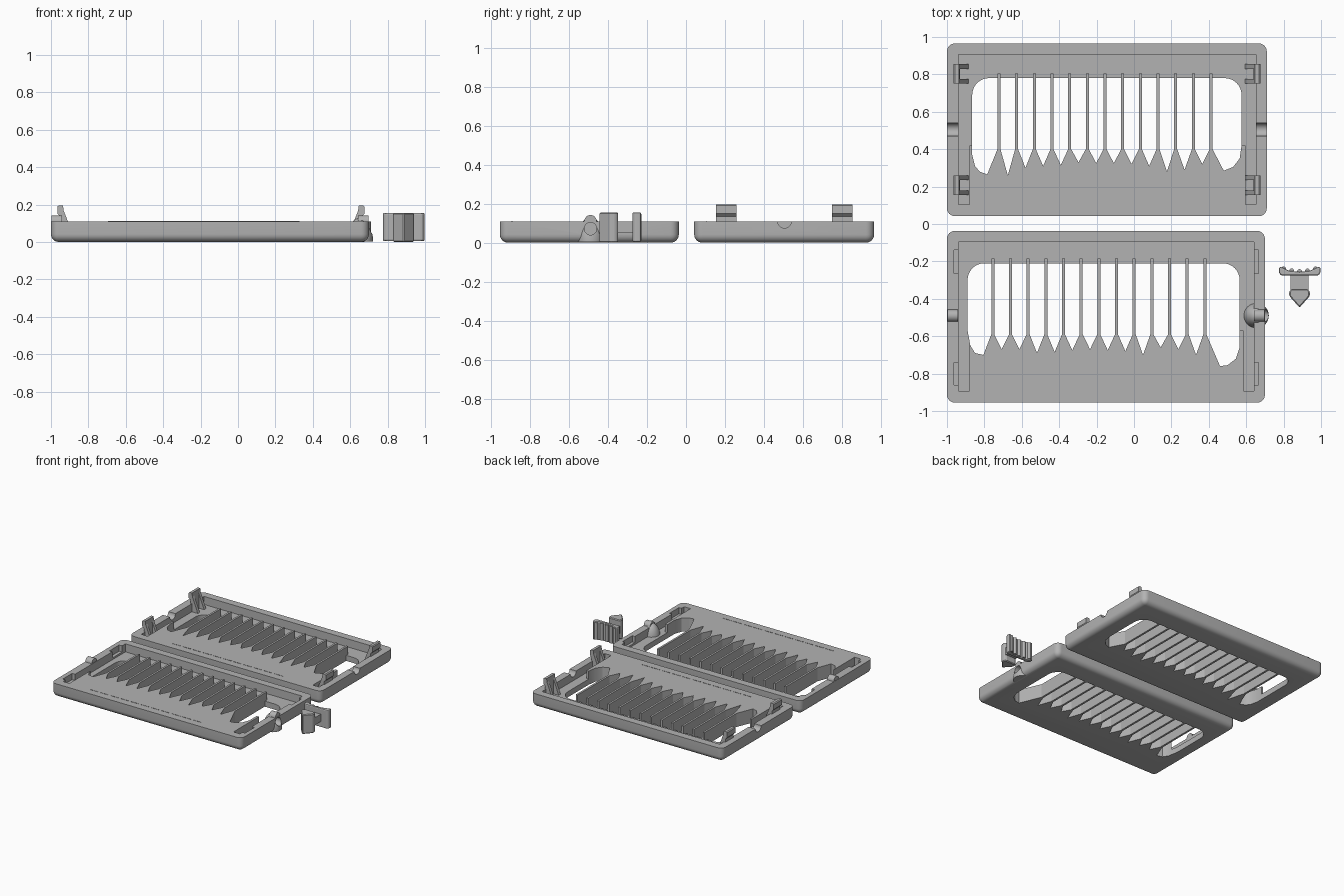
import bpy, bmesh, math
from mathutils import Vector, Matrix

if "Cube" in bpy.data.objects:
    bpy.data.objects.remove(bpy.data.objects["Cube"], do_unlink=True)

grey = bpy.data.materials.new("plain grey")
grey.use_nodes = True
grey.diffuse_color = (0.45, 0.45, 0.45, 1)
grey.node_tree.nodes["Principled BSDF"].inputs["Base Color"].default_value = (0.45, 0.45, 0.45, 1)

RIM, FLOOR = 0.11, 0.045
PITCH = 0.0945


def finish(name, bm):
    bmesh.ops.recalc_face_normals(bm, faces=bm.faces[:])
    mesh = bpy.data.meshes.new(name)
    bm.to_mesh(mesh)
    bm.free()
    mesh.materials.append(grey)
    ob = bpy.data.objects.new(name, mesh)
    bpy.context.scene.collection.objects.link(ob)
    return ob


def prism(name, pts, lo, hi, axis="z"):
    """Extrude an outline along z, or an xz outline along y."""
    place = (lambda a, b, c: (a, b, c)) if axis == "z" else (lambda a, b, c: (a, c, b))
    bm = bmesh.new()
    face = bm.faces.new([bm.verts.new(place(a, b, lo)) for a, b in pts])
    ext = bmesh.ops.extrude_face_region(bm, geom=[face])
    shift = Vector(place(0, 0, hi - lo))
    for v in ext["geom"]:
        if isinstance(v, bmesh.types.BMVert):
            v.co += shift
    return finish(name, bm)


def box(name, x0, x1, y0, y1, z0, z1):
    return prism(name, [(x0, y0), (x1, y0), (x1, y1), (x0, y1)], z0, z1)


def rod(name, x0, x1, y, z, r):
    bm = bmesh.new()
    bmesh.ops.create_cone(bm, cap_ends=True, segments=32, radius1=r, radius2=r, depth=x1 - x0,
                          matrix=Matrix.Translation(((x0 + x1) / 2, y, z)) @ Matrix.Rotation(math.pi / 2, 4, "Y"))
    return finish(name, bm)


def active(ob):
    bpy.ops.object.select_all(action="DESELECT")
    ob.select_set(True)
    bpy.context.view_layer.objects.active = ob


def boolean(ob, other, op="DIFFERENCE"):
    mod = ob.modifiers.new("cut", "BOOLEAN")
    mod.operation, mod.solver, mod.object = op, "EXACT", other
    active(ob)
    bpy.ops.object.modifier_apply(modifier=mod.name)
    bpy.data.objects.remove(other, do_unlink=True)


def smooth(ob):
    active(ob)
    bpy.ops.object.shade_smooth_by_angle(angle=math.radians(30))


def arc(cx, cy, r, a0, a1, n=8):
    return [(cx + r * math.cos(math.radians(a0 + (a1 - a0) * i / n)),
             cy + r * math.sin(math.radians(a0 + (a1 - a0) * i / n))) for i in range(n + 1)]


def shell(name, x0, x1, y0, y1):
    """Solid block with rounded corners and lower edges."""
    ob = box(name, x0, x1, y0, y1, 0, RIM)
    bm = bmesh.new()
    bm.from_mesh(ob.data)
    edges = [e for e in bm.edges if min(v.co.z for v in e.verts) < 0.01]
    bmesh.ops.bevel(bm, geom=edges, offset=0.042, segments=6, profile=0.5, affect="EDGES")
    bm.to_mesh(ob.data)
    bm.free()
    return ob


def tray(name, x1, y0, y1, fin0, fin_y, tips, left_end, right_end, wx, top):
    ob = shell(name, -1, x1, y0, y1)
    # recessed floor around the raised toothed block
    a, b, lo, hi = -0.937, x1 - 0.058, y0 + 0.062, y1 - 0.06
    pa, pb, edge = -0.88, x1 - 0.115, fin_y + 0.02
    boolean(ob, prism("cavity_cutter", [(a, lo), (pa, lo), (pa, edge), (pb, edge),
                                        (pb, lo), (b, lo), (b, hi), (a, hi)], FLOOR, 0.2))
    # window with a row of pointed slot ends
    fins = [fin0 + PITCH * i for i in range(13)]
    outline = list(left_end)
    for i, x in enumerate(fins):
        outline += [(x - 0.008, fin_y), (x + 0.008, fin_y)]
        if i < 12:
            outline.append((x + PITCH / 2, tips[i]))
    r = 0.09
    outline += right_end + arc(wx[1] - r, top - r, r, 0, 90) + arc(wx[0] + r, top - r, r, 90, 180)
    boolean(ob, prism("window_cutter", outline, -0.1, 0.2))
    # dividing fins and the broken line on the block
    for i, x in enumerate(fins):
        box(f"{name}_fin_{i + 1}", x - 0.008, x + 0.008, fin_y - 0.01, top + 0.025, 0.001, RIM)
    for i in range(11):
        x = fin0 + 0.06 + 0.0915 * i
        box(f"{name}_mark_{i + 1}", x, x + 0.075, lo - 0.002, lo + 0.002, RIM - 0.005, RIM + 0.002)
    return ob


# back tray
back = tray("back_tray", 0.71, 0.042, 0.965, -0.722, 0.40,
            [0.26, 0.30, 0.31, 0.315, 0.33, 0.325, 0.325, 0.32, 0.31, 0.28, 0.29, 0.32],
            [(-0.865, 0.37), (-0.85, 0.31), (-0.825, 0.28), (-0.785, 0.265)],
            [(0.48, 0.285), (0.53, 0.305), (0.565, 0.35), (0.575, 0.42)], (-0.865, 0.575), 0.78)
for x0, x1 in ((-1.1, -0.9), (0.62, 0.8)):
    boolean(back, rod("notch_cutter", x0, x1, 0.505, RIM, 0.035))
smooth(back)

# snap clips: an upright plate with two sloping ribs
plate = [(-0.95, 0.03), (-0.95, 0.135), (-0.965, 0.15), (-0.965, 0.19), (-0.958, 0.196),
         (-0.936, 0.196), (-0.93, 0.15), (-0.93, 0.03)]
rib = [(-0.935, 0.175), (-0.935, 0.03), (-0.884, 0.03), (-0.884, 0.045)]
for side in ("right", "left"):
    flip = (lambda p: [(-0.29 - x, z) for x, z in p]) if side == "left" else (lambda p: p)
    for place, y in (("front", 0.155), ("back", 0.75)):
        tag = f"{side}_{place}_clip"
        prism(tag + "_plate", flip(plate), y, y + 0.105, "y")
        for n, dy in ((1, 0), (2, 0.08)):
            prism(f"{tag}_rib_{n}", flip(rib), y + dy, y + dy + 0.025, "y")

# front tray
front = tray("front_tray", 0.70, -0.955, -0.037, -0.755, -0.59,
             [-0.67, -0.67, -0.69, -0.685, -0.675, -0.67, -0.675, -0.68, -0.70, -0.66, -0.67, -0.70],
             [(-0.89, -0.57), (-0.875, -0.65), (-0.85, -0.69), (-0.805, -0.70)],
             [(0.46, -0.76), (0.50, -0.755), (0.545, -0.72), (0.565, -0.66)], (-0.89, 0.565), -0.21)
# pockets that receive the clips
for x0, x1 in ((-0.963, -0.93), (0.63, 0.665)):
    for y0, y1 in ((-0.86, -0.74), (-0.265, -0.14)):
        boolean(front, box("pocket_cutter", x0, x1, y0, y1, 0.06, 0.2))

# domed boss and end pegs, with a round hole in the left end
bm = bmesh.new()
bmesh.ops.create_uvsphere(bm, u_segments=32, v_segments=17, radius=1,
                          matrix=Matrix.Translation((0.653, -0.49, 0.015)) @ Matrix.Diagonal((0.068, 0.068, 0.115, 1)))
cut = bmesh.ops.bisect_plane(bm, geom=bm.verts[:] + bm.edges[:] + bm.faces[:], plane_co=(0, 0, 0.003),
                             plane_no=(0, 0, 1), clear_inner=True)
bmesh.ops.holes_fill(bm, edges=[e for e in bm.edges if e.is_boundary])
boolean(front, finish("boss", bm), "UNION")
for x0, x1 in ((-0.998, -0.94), (0.642, 0.698)):
    boolean(front, rod("peg", x0, x1, -0.49, RIM, 0.032), "UNION")
boolean(front, rod("hole_cutter", 0.625, 0.8, -0.49, 0.072, 0.032))
smooth(front)

# separate latch: ridged thumb plate, stem and arrow head
thumb = prism("latch_plate", [(0.775, -0.262), (0.787, -0.275), (0.985, -0.275), (0.997, -0.262),
                              (0.997, -0.23), (0.985, -0.23), (0.94, -0.25), (0.885, -0.256),
                              (0.83, -0.25), (0.787, -0.23), (0.775, -0.23)], 0.004, 0.156)
bevel = thumb.modifiers.new("bevel", "BEVEL")
bevel.width, bevel.segments = 0.008, 2
for i in range(5):
    x = 0.80 + 0.0425 * i
    y = -0.254 + 1.9 * (x - 0.885) ** 2
    prism(f"latch_ridge_{i + 1}", arc(x, y, 0.013, 0, 330, 11), 0.012, 0.148)
box("latch_stem", 0.838, 0.932, -0.36, -0.27, 0.05, 0.11)
head = prism("latch_head", [(0.83, -0.385), (0.885, -0.447), (0.94, -0.385), (0.94, -0.36),
                            (0.928, -0.348), (0.842, -0.348), (0.83, -0.36)], 0.0, 0.156)
bevel = head.modifiers.new("bevel", "BEVEL")
bevel.width, bevel.segments = 0.006, 1
